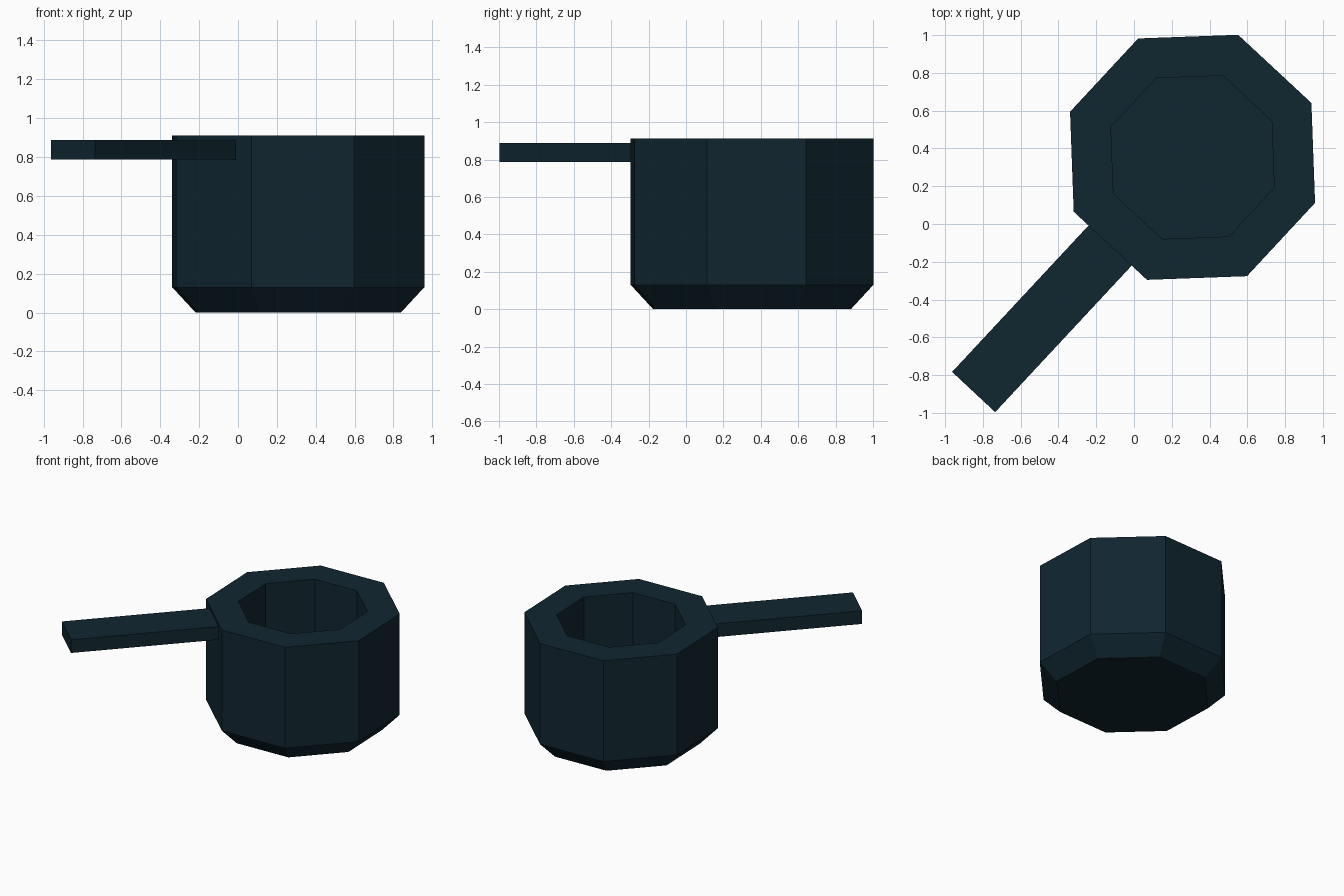
import bpy, bmesh, math
from mathutils import Vector

if "Cube" in bpy.data.objects:
    bpy.data.objects.remove(bpy.data.objects["Cube"])

mat = bpy.data.materials.new("dark navy teal")
mat.diffuse_color = (0.0052, 0.019, 0.030, 1)
mat.use_nodes = True
mat.node_tree.nodes["Principled BSDF"].inputs["Base Color"].default_value = mat.diffuse_color

CX, CY = 0.31, 0.353          # pot axis
START = math.radians(24.6)    # direction of first octagon corner


def finish(name, bm):
    bmesh.ops.recalc_face_normals(bm, faces=bm.faces)
    me = bpy.data.meshes.new(name)
    bm.to_mesh(me)
    bm.free()
    me.materials.append(mat)
    ob = bpy.data.objects.new(name, me)
    bpy.context.collection.objects.link(ob)
    return ob


# Pot: eight-sided rings from the underside, up the outside, over the rim, down to the inner floor
profile = [(0.564, 0.0), (0.692, 0.13), (0.692, 0.912), (0.461, 0.912), (0.461, 0.13)]
bm = bmesh.new()
rings = []
for r, z in profile:
    rings.append([bm.verts.new((CX + r * math.cos(START + k * math.pi / 4),
                                CY + r * math.sin(START + k * math.pi / 4), z))
                  for k in range(8)])
for a, b in zip(rings, rings[1:]):
    for k in range(8):
        n = (k + 1) % 8
        bm.faces.new((a[k], a[n], b[n], b[k]))
bm.faces.new(rings[0])    # underside
bm.faces.new(rings[-1])   # inner floor
finish("pot", bm)

# Handle: flat bar running from the outer end into the pot wall
end_a, end_b = Vector((-0.963, -0.783)), Vector((-0.735, -0.996))
reach = Vector((0.725, 0.778)) * 1.03
bm = bmesh.new()
base = [bm.verts.new((p.x, p.y, 0.787))
        for p in (end_a, end_b, end_b + reach, end_a + reach)]
face = bm.faces.new(base)
ext = bmesh.ops.extrude_face_region(bm, geom=[face])
bmesh.ops.translate(bm, vec=(0, 0, 0.102),
                    verts=[v for v in ext["geom"] if isinstance(v, bmesh.types.BMVert)])
finish("handle", bm)
